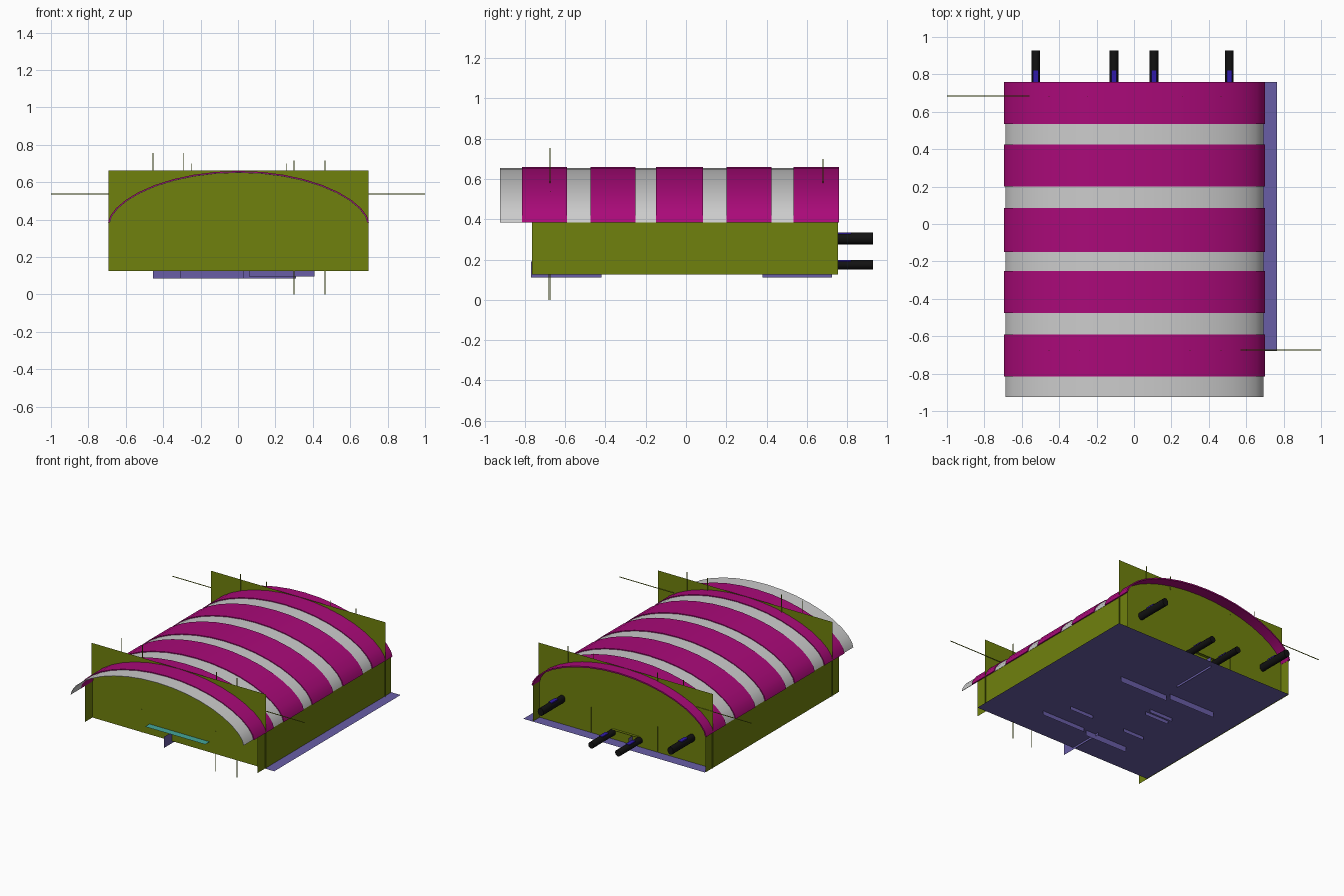
import bpy, math

if "Cube" in bpy.data.objects:
    bpy.data.objects.remove(bpy.data.objects["Cube"])


def material(name, rgb):
    m = bpy.data.materials.new(name)
    m.diffuse_color = (*rgb, 1)
    m.use_nodes = True
    m.node_tree.nodes["Principled BSDF"].inputs["Base Color"].default_value = m.diffuse_color
    return m


OLIVE = material("olive", (0.16, 0.22, 0.004))
MAGENTA = material("magenta", (0.4, 0.003, 0.19))
PURPLE = material("purple", (0.14, 0.11, 0.38))
TEAL = material("teal", (0.06, 0.38, 0.32))
BLACK = material("black", (0.006, 0.006, 0.006))
BLUE = material("blue", (0.03, 0.01, 0.4))


def mesh(name, verts, faces, mat=None):
    me = bpy.data.meshes.new(name)
    me.from_pydata(verts, [], faces)
    me.update()
    ob = bpy.data.objects.new(name, me)
    bpy.context.collection.objects.link(ob)
    if mat:
        me.materials.append(mat)
    return ob


def box(name, x, y, z, mat):
    v = [(a, b, c) for a in x for b in y for c in z]
    f = [(0, 1, 3, 2), (4, 6, 7, 5), (0, 4, 5, 1), (2, 3, 7, 6), (0, 2, 6, 4), (1, 5, 7, 3)]
    return mesh(name, v, f, mat)


def sheet(name, x, y, z, mat):
    """Single flat face; the axis given as one number is the flat one."""
    axes = [a if isinstance(a, tuple) else (a,) for a in (x, y, z)]
    v = [(a, b, c) for a in axes[0] for b in axes[1] for c in axes[2]]
    return mesh(name, v, [(0, 1, 3, 2)], mat)


def arch(half, rise, n=18):
    """Flattened arch from +x to -x, springing at z = 0.385."""
    return [(0.003 + half * math.cos(math.pi * i / n),
             0.385 + rise * max(0, math.sin(math.pi * i / n)) ** 1.2) for i in range(n + 1)]


def smooth(ob):
    bpy.ops.object.select_all(action='DESELECT')
    ob.select_set(True)
    bpy.context.view_layer.objects.active = ob
    bpy.ops.object.shade_smooth_by_angle(angle=math.radians(35))


def canopy_band(name, y0, y1, half, rise, thick, mat):
    outer = arch(half, rise)
    loop = outer + arch(half - thick, rise - thick)[::-1]
    k = len(loop)
    v = [(x, y, z) for y in (y0, y1) for x, z in loop]
    f = [(i, (i + 1) % k, k + (i + 1) % k, k + i) for i in range(k)]
    for i in range(len(outer) - 1):
        j = k - 1 - i
        f += [(i, j, j - 1, i + 1), (k + i, k + i + 1, k + j - 1, k + j)]
    smooth(mesh(name, v, f, mat))


# Striped canopy: raised magenta bands and lower grey bands
for i, (a, b) in enumerate([(0.535, 0.76), (0.2, 0.425), (-0.15, 0.085),
                            (-0.475, -0.25), (-0.815, -0.59)]):
    canopy_band(f"canopy_magenta_{i}", a, b, 0.697, 0.275, 0.01, MAGENTA)
for i, (a, b) in enumerate([(0.425, 0.535), (0.085, 0.2), (-0.25, -0.15),
                            (-0.59, -0.475), (-0.925, -0.815)]):
    canopy_band(f"canopy_grey_{i}", a, b, 0.69, 0.269, 0.003, None)

# Side walls
for n, x in (("left", -0.685), ("right", 0.691)):
    sheet(f"{n}_wall", x, (-0.765, 0.755), (0.125, 0.386), OLIVE)

# Recessed rectangular end walls breaking through the canopy corners
for n, y in (("front", -0.68), ("back", 0.68)):
    sheet(f"{n}_end_wall", (-0.692, 0.699), y, (0.125, 0.662), OLIVE)

# Offset base plate
sheet("base_plate", (-0.68, 0.765), (-0.68, 0.76), 0.125, PURPLE)

# Fins under the base
for i, (x0, x1, y, z) in enumerate([
        (-0.08, 0.31, 0.235, 0.085), (-0.455, -0.085, 0.265, 0.085),
        (0.06, 0.41, -0.436, 0.095), (-0.31, 0.03, -0.45, 0.085),
        (-0.31, -0.14, -0.275, 0.1), (0.12, 0.31, -0.275, 0.1),
        (-0.3, -0.11, -0.014, 0.1), (-0.3, -0.11, 0.03, 0.1)]):
    sheet(f"cross_fin_{i}", (x0, x1), y, (z, 0.125), PURPLE)
for i, (y0, y1) in enumerate([(-0.77, -0.42), (0.38, 0.725)]):
    sheet(f"long_fin_{i}", -0.05, (y0, y1), (0.11, 0.19), PURPLE)

# Narrow sills on the end walls
sheet("front_sill", (-0.23, 0.25), (-0.73, -0.68), 0.2, TEAL)
sheet("back_sill", (-0.1, 0.1), (0.68, 0.7), 0.2, OLIVE)

# Thin side rods
T = 0.002
box("left_rod", (-1, -0.56), (0.683, 0.687), (0.535, 0.539), OLIVE)
box("right_rod", (0.57, 1), (-0.675, -0.671), (0.535, 0.539), OLIVE)

# Vertical spikes above, below and on the end walls
for i, (x, y, z0, z1) in enumerate([
        (-0.455, -0.675, 0.59, 0.755), (-0.29, -0.675, 0.6, 0.755),
        (0.3, -0.675, 0.6, 0.715), (0.465, -0.675, 0.58, 0.715),
        (0.3, -0.682, 0, 0.29), (0.465, -0.675, 0, 0.14),
        (-0.29, -0.682, 0.125, 0.29),
        (-0.455, 0.68, 0.58, 0.7), (-0.25, 0.68, 0.6, 0.7),
        (0.26, 0.68, 0.6, 0.7), (0.465, 0.68, 0.58, 0.7),
        (-0.25, 0.682, 0.13, 0.31), (0.28, 0.682, 0.13, 0.31)]):
    box(f"spike_{i}", (x - T, x + T), (y - T, y + T), (z0, z1), OLIVE)


# Rear pegs, each with a small blue key on its top
def peg(x, z, r):
    bpy.ops.mesh.primitive_cylinder_add(vertices=12, radius=1, depth=0.25,
                                        location=(x, 0.803, z), rotation=(math.pi / 2, 0, 0))
    ob = bpy.context.object
    ob.name = "rear_peg"
    ob.scale = (0.023, r, 1)
    ob.data.materials.append(BLACK)
    smooth(ob)
    box("peg_key", (x - 0.014, x + 0.014), (0.75, 0.82), (z + r - 0.008, z + r + 0.001), BLUE)


for px, pz, pr in ((-0.525, 0.303, 0.028), (-0.107, 0.174, 0.023),
                   (0.107, 0.174, 0.023), (0.51, 0.306, 0.028)):
    peg(px, pz, pr)
